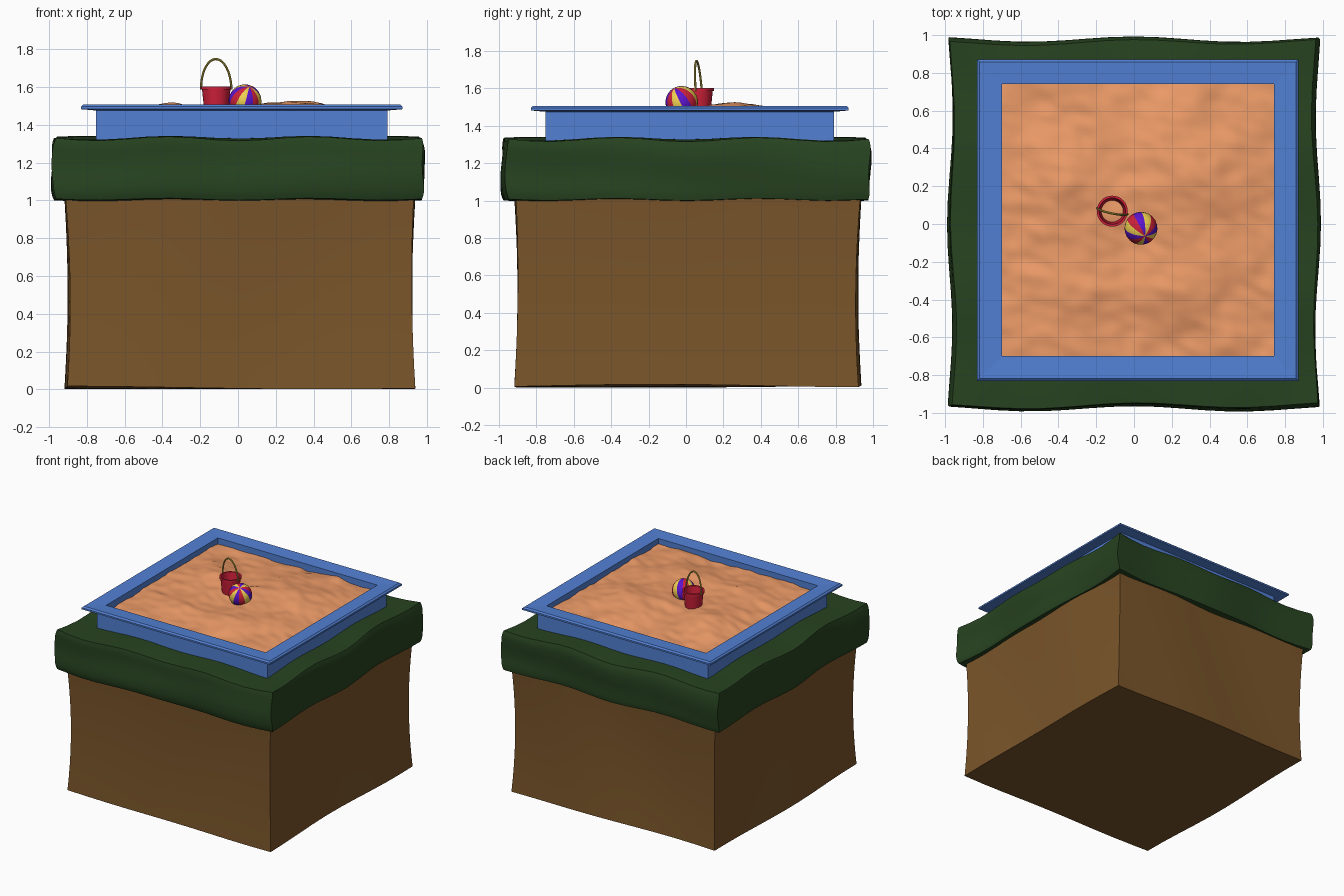
import bpy, bmesh
from math import sin, cos, pi, exp
from mathutils import Vector, noise

if "Cube" in bpy.data.objects:
    bpy.data.objects.remove(bpy.data.objects["Cube"])


def lin(r, g, b):
    f = lambda c: (c / 255 / 12.92) if c < 10 else ((c / 255 + 0.055) / 1.055) ** 2.4
    return (f(r), f(g), f(b), 1)


def mat(name, rgb):
    m = bpy.data.materials.new(name)
    m.diffuse_color = lin(*rgb)
    m.use_nodes = True
    m.node_tree.nodes["Principled BSDF"].inputs["Base Color"].default_value = m.diffuse_color
    return m


SOIL = mat("soil_brown", (122, 85, 42))
GRASS = mat("grass_green", (39, 67, 32))
BLUE = mat("frame_blue", (82, 128, 212))
SAND = mat("sand", (238, 156, 104))
RED = mat("red", (208, 32, 58))
YELLOW = mat("yellow", (240, 208, 80))
PURPLE = mat("purple", (92, 20, 205))
BRASS = mat("handle_yellow", (190, 170, 70))


def make(name, bm, mats, angle=None):
    bmesh.ops.recalc_face_normals(bm, faces=bm.faces)
    me = bpy.data.meshes.new(name)
    bm.to_mesh(me)
    bm.free()
    ob = bpy.data.objects.new(name, me)
    bpy.context.collection.objects.link(ob)
    for m in mats:
        me.materials.append(m)
    if angle is not None:
        bpy.ops.object.select_all(action='DESELECT')
        ob.select_set(True)
        bpy.context.view_layer.objects.active = ob
        bpy.ops.object.shade_smooth_by_angle(angle=angle)
    return ob


def block(name, warp, material, cuts=9):
    """Subdivided cube (-1..1), each vertex moved by warp(x, y, z)."""
    bm = bmesh.new()
    bmesh.ops.create_cube(bm, size=2)
    bmesh.ops.subdivide_edges(bm, edges=bm.edges[:], cuts=cuts, use_grid_fill=True)
    for v in bm.verts:
        v.co = Vector(warp(*v.co))
    return make(name, bm, [material], 0.6)


# Soil block with slightly hollow, hand-cut sides
def soil_warp(x, y, z):
    pinch = 1 - 0.018 * (1 - z * z)
    px = 0.01 + 0.92 * x * pinch + 0.008 * sin(4 * y + z) * abs(x)
    py = 0.01 + 0.92 * y * pinch + 0.008 * sin(4 * x - z) * abs(y)
    pz = 0.51 + 0.5 * z + (0.008 * sin(2 * x + 2.5 * y) if z < 0 else 0)
    return px, py, max(pz, 0)


block("soil_block", soil_warp, SOIL)


# Wavy grass slab, corners very slightly rounded
def grass_warp(x, y, z):
    edge = 1 - 0.012 * abs(z) ** 6
    px = x * edge * (0.97 + 0.014 * cos(5.5 * y)) + 0.006 * sin(3 * z + 2 * y)
    py = y * edge * (0.973 + 0.014 * cos(5.5 * x + (0 if y > 0 else pi))) + 0.006 * sin(3 * z - x)
    wave = 0.011 * cos(8 * x + pi) * (abs(y) ** 2) + 0.011 * cos(8 * y + pi) * (abs(x) ** 2)
    pz = 1.166 + 0.168 * z + wave * (1 if z > 0 else 0.5)
    if max(abs(x), abs(y)) > 0.99:
        pz -= 0.008 * z
    return px, py, pz


block("grass_slab", grass_warp, GRASS, 15)


# Sandbox frame: square profile swept around the corner points
C = 0.02
profile = [(0.72, 1.28), (0.77, 1.28), (0.77, 1.475), (0.85, 1.482),
           (0.85, 1.495), (0.838, 1.506), (0.72, 1.50)]
bm = bmesh.new()
rings = [[bm.verts.new((C + sx * r, C + sy * r, z)) for r, z in profile]
         for sx, sy in ((-1, -1), (1, -1), (1, 1), (-1, 1))]
n = len(profile)
for i in range(4):
    a, b = rings[i], rings[(i + 1) % 4]
    for j in range(n):
        k = (j + 1) % n
        bm.faces.new((a[j], b[j], b[k], a[k]))
make("sandbox_frame", bm, [BLUE])

# Sand surface: low mounds with fine ripples
mounds = [(-0.38, 0.20, 0.055, 0.18), (0.28, 0.28, 0.075, 0.22),
          (0.36, -0.30, 0.05, 0.2), (-0.3, -0.3, 0.035, 0.2)]
bm = bmesh.new()
bmesh.ops.create_grid(bm, x_segments=72, y_segments=72, size=0.722)
for v in bm.verts:
    x, y = v.co.x + C, v.co.y + C
    h = sum(a * exp(-((x - cx) ** 2 + (y - cy) ** 2) / (2 * s * s)) for cx, cy, a, s in mounds)
    h += 0.022 * noise.noise((x * 4, y * 4, 3)) + 0.010 * noise.noise((x * 11 + y * 5, y * 13, 7))
    v.co = (x, y, 1.448 + h)
make("sand", bm, [SAND], 0.6)


# Beach ball: twelve gores around a tilted axis
bm = bmesh.new()
bmesh.ops.create_uvsphere(bm, u_segments=24, v_segments=16, radius=0.087)
for f in bm.faces:
    c = f.calc_center_median()
    ang = Vector((c.x, c.y)).angle_signed(Vector((1, 0)))
    f.material_index = int((ang + pi) / (2 * pi) * 12) % 3
ball = make("beach_ball", bm, [RED, YELLOW, PURPLE], 0.6)
ball.location = (0.037, -0.023, 1.526)
ball.rotation_mode = 'QUATERNION'
ball.rotation_quaternion = Vector((0.022, -0.04, 0.074)).to_track_quat('Z', 'Y')

# Bucket: lathed shell with a small lip
BX, BY = -0.115, 0.068
shell = [(0.0, 1.44), (0.06, 1.44), (0.075, 1.585), (0.082, 1.587), (0.082, 1.603),
         (0.07, 1.603), (0.056, 1.46), (0.0, 1.46)]
bm = bmesh.new()
vs = [bm.verts.new((BX + r, BY, z)) for r, z in shell]
es = [bm.edges.new(p) for p in zip(vs, vs[1:])]
bmesh.ops.spin(bm, geom=vs + es, cent=(BX, BY, 0), axis=(0, 0, 1), angle=2 * pi, steps=32)
bmesh.ops.remove_doubles(bm, verts=bm.verts, dist=0.0001)
make("bucket", bm, [RED], 0.6)

# Bucket handle: thin arched tube, turned slightly
bm = bmesh.new()
turn, tube, prev = -0.2, 0.006, None
side = Vector((cos(turn), sin(turn), 0))
across = Vector((-sin(turn), cos(turn), 0))
for i in range(29):
    t = pi * (1 - i / 28)
    p = Vector((BX, BY, 1.585)) + side * 0.082 * cos(t) + Vector((0, 0, 0.162 * sin(t)))
    p += across * -0.012 * sin(t)
    out = (side * cos(t) * 2 + Vector((0, 0, sin(t)))).normalized()
    ring = [bm.verts.new(p + tube * (out * cos(k * pi / 4) + across * sin(k * pi / 4))) for k in range(8)]
    if prev:
        for k in range(8):
            bm.faces.new((prev[k], prev[k - 1], ring[k - 1], ring[k]))
    else:
        bm.faces.new(ring)
    prev = ring
bm.faces.new(prev)
make("bucket_handle", bm, [BRASS], 0.6)
